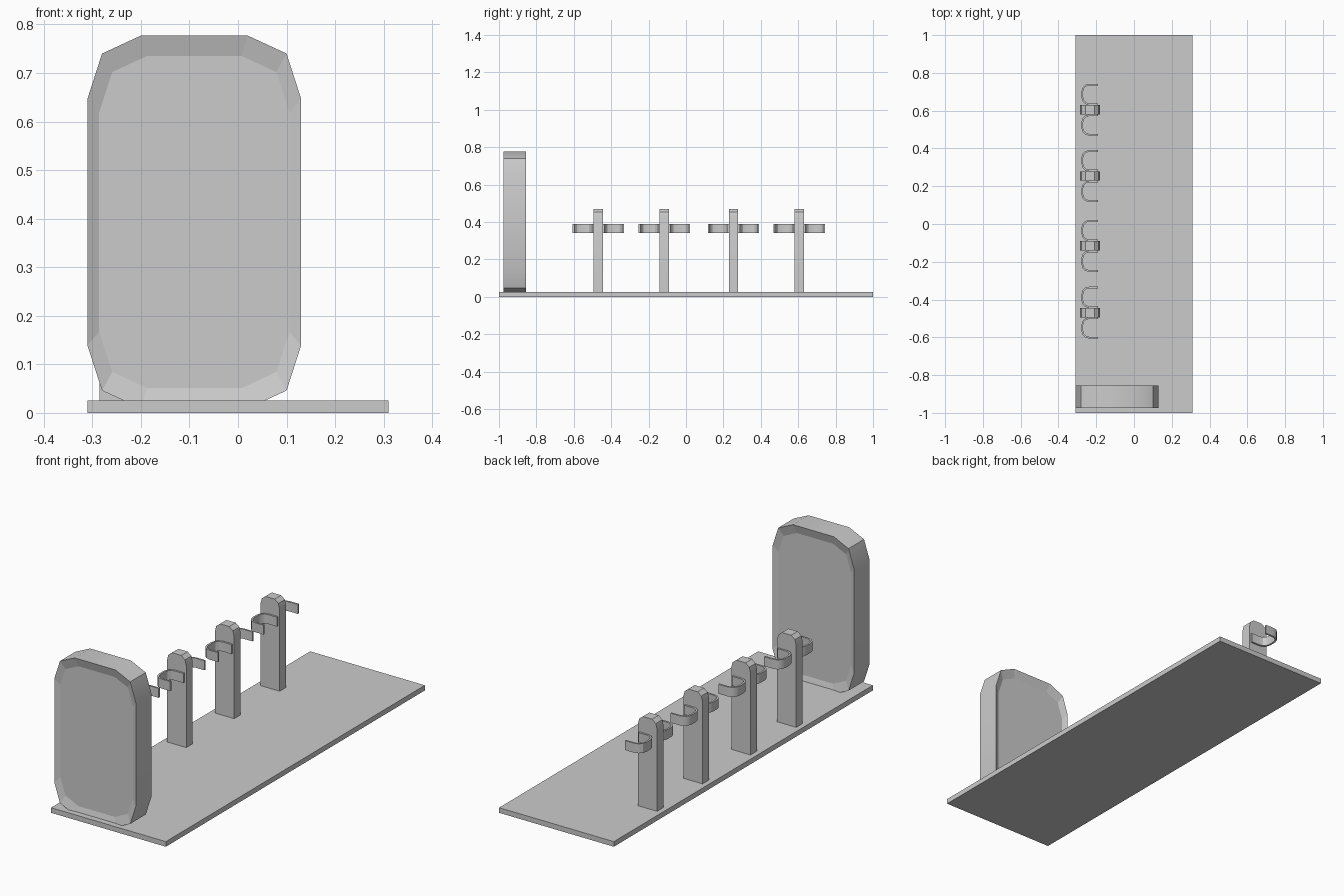
import bpy, bmesh, math
from mathutils import Vector

if "Cube" in bpy.data.objects:
    bpy.data.objects.remove(bpy.data.objects["Cube"], do_unlink=True)

GREY = (0.6, 0.6, 0.6, 1.0)
grey = bpy.data.materials.new("plain grey")
grey.use_nodes = True
grey.diffuse_color = GREY
grey.node_tree.nodes["Principled BSDF"].inputs["Base Color"].default_value = GREY


def prism(name, outline, depth, dish=None):
    """Extrude a closed 3D outline along depth; dish = (scale, inset depth) hollows both caps."""
    bm = bmesh.new()
    base = bm.faces.new([bm.verts.new(p) for p in outline])
    ext = bmesh.ops.extrude_face_region(bm, geom=[base], use_keep_orig=True)
    moved = [g for g in ext["geom"] if isinstance(g, bmesh.types.BMVert)]
    bmesh.ops.translate(bm, verts=moved, vec=depth)
    bmesh.ops.recalc_face_normals(bm, faces=bm.faces)
    caps = [f for f in bm.faces if len(f.verts) == len(outline)]
    flat = list(caps)
    if dish:
        for cap in caps:
            normal, centre = cap.normal.copy(), cap.calc_center_bounds()
            ring = bmesh.ops.inset_individual(bm, faces=[cap], thickness=0.001)
            flat += ring["faces"]
            rim = {v.co.copy().freeze() for f in ring["faces"] for v in f.verts if v not in cap.verts}
            for v in cap.verts:
                outer = min(rim, key=lambda c: (c - v.co).length)
                v.co = centre + (outer - centre) * dish[0] - normal * dish[1]
    bm.normal_update()
    flat_ids = set()
    bm.faces.index_update()
    flat_ids = {f.index for f in flat}
    mesh = bpy.data.meshes.new(name)
    bm.to_mesh(mesh)
    bm.free()
    mesh.materials.append(grey)
    obj = bpy.data.objects.new(name, mesh)
    bpy.context.collection.objects.link(obj)
    bpy.ops.object.select_all(action='DESELECT')
    obj.select_set(True)
    bpy.context.view_layer.objects.active = obj
    bpy.ops.object.shade_smooth_by_angle(angle=math.radians(30))
    for i in flat_ids:
        mesh.polygons[i].use_smooth = False
    return obj


def mirrored(quarter, cx, cz, y, signs=((1, 1), (-1, 1), (-1, -1), (1, -1))):
    """Mirror a quarter outline (right side to top) around its centre."""
    points = []
    for sx, sz in signs:
        part = quarter if sx * sz > 0 else quarter[::-1]
        points += [Vector((cx + sx * px, y, cz + sz * pz)) for px, pz in part]
    return points


def clip_outline(post_y, side):
    """Rounded C-shaped band lying beside a post and opening towards +x."""
    tip, back, near, far = -0.19, -0.278, 0.025, 0.137
    wall, radius = 0.009, 0.04

    def arc_path(offset):
        path = [(tip, near + offset)]
        r = radius - offset
        for cy, start in ((near + radius, 270), (far - radius, 180)):
            for i in range(4):
                a = math.radians(start - i * 30)
                path.append((back + radius + r * math.cos(a), cy + r * math.sin(a)))
        return path + [(tip, far - offset)]

    loop = arc_path(0) + arc_path(wall)[::-1]
    return [Vector((x, post_y + side * y, 0.342)) for x, y in loop]


# Base board
prism("base_board", [Vector((x, y, 0)) for x, y in ((-0.31, -1), (0.31, -1), (0.31, 1), (-0.31, 1))],
      (0, 0, 0.025))

# Tall end panel with shallow dished faces
panel_quarter = [(0.22, 0.254), (0.19, 0.347), (0.11, 0.384)]
prism("end_panel", mirrored(panel_quarter, -0.09, 0.393, -0.975), (0, 0.12, 0), dish=(0.89, 0.012))

# Row of posts, each with a pair of open clips
for n, y in enumerate((-0.469, -0.116, 0.254, 0.605), 1):
    top = [(0.052, 0.425), (0.045, 0.452), (0.025, 0.468)]
    outline = [Vector((-0.233 + x, y - 0.025, z)) for x, z in
               [(0.052, 0.02)] + top + [(-x, z) for x, z in top[::-1]] + [(-0.052, 0.02)]]
    prism(f"post_{n}", outline, (0, 0.05, 0))
    for side, label in ((-1, "front"), (1, "back")):
        prism(f"clip_{label}_{n}", clip_outline(y, side), (0, 0, 0.046))
